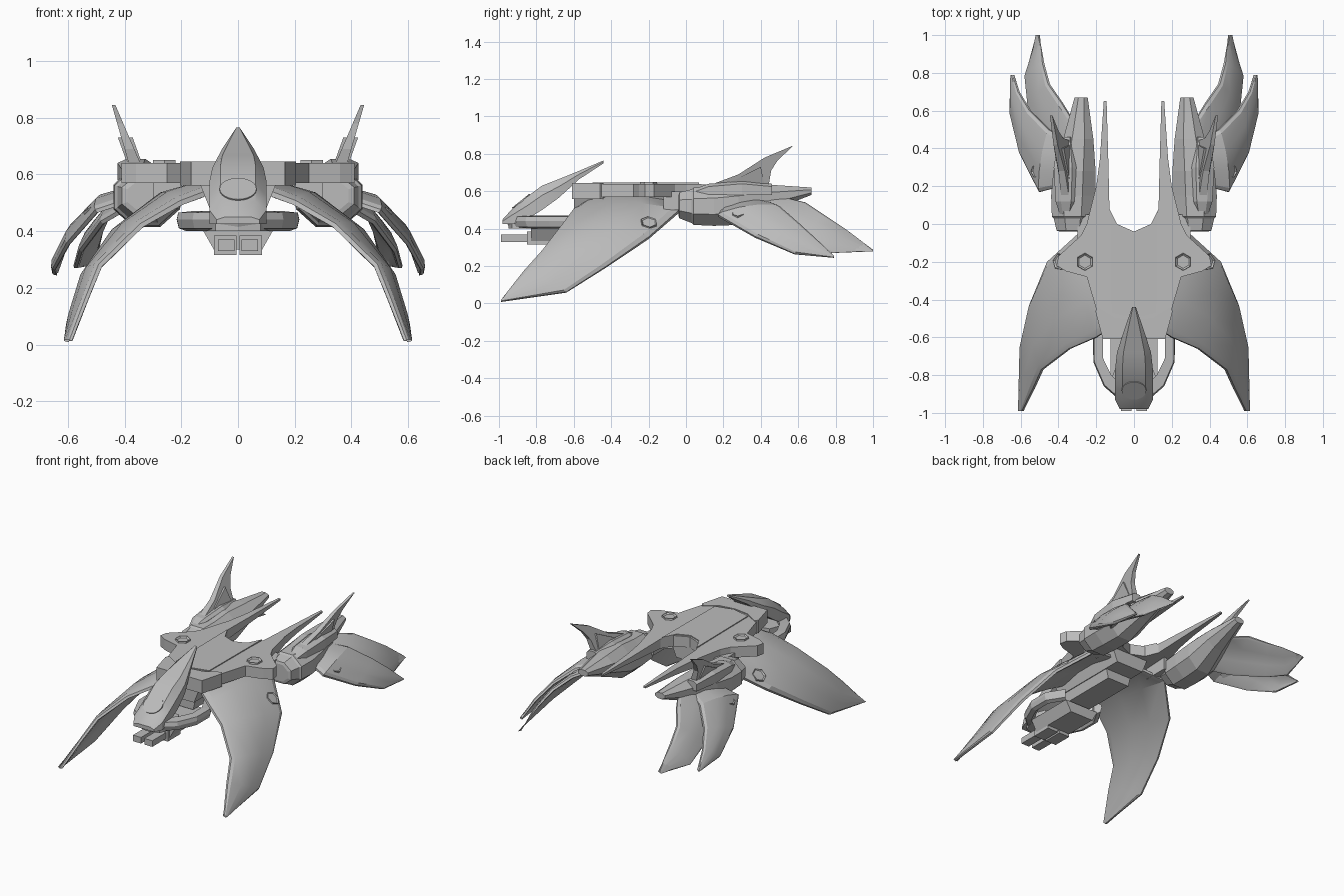
import bpy, bmesh, math
from mathutils import Vector

cube = bpy.data.objects.get("Cube")
if cube:
    bpy.data.objects.remove(cube, do_unlink=True)

grey = bpy.data.materials.new("hull_grey")
grey.use_nodes = True
grey.diffuse_color = (0.5, 0.5, 0.5, 1)
grey.node_tree.nodes["Principled BSDF"].inputs["Base Color"].default_value = grey.diffuse_color


def finish(name, bm, mirror=False, smooth=None):
    """Turn a bmesh into an object, optionally mirrored to the right side."""
    bmesh.ops.recalc_face_normals(bm, faces=bm.faces)
    mesh = bpy.data.meshes.new(name)
    bm.to_mesh(mesh)
    bm.free()
    mesh.materials.append(grey)
    ob = bpy.data.objects.new(name, mesh)
    bpy.context.collection.objects.link(ob)
    if smooth:
        bpy.ops.object.select_all(action='DESELECT')
        ob.select_set(True)
        bpy.context.view_layer.objects.active = ob
        bpy.ops.object.shade_smooth_by_angle(angle=math.radians(smooth))
    if mirror:
        ob.modifiers.new("Mirror", 'MIRROR').use_mirror_merge = False
    return ob


def loft(name, rings, mirror=False, smooth=None):
    """Skin closed rings of equal length and cap both ends."""
    bm = bmesh.new()
    loops = [[bm.verts.new(p) for p in ring] for ring in rings]
    n = len(loops[0])
    for a, b in zip(loops, loops[1:]):
        for i in range(n):
            j = (i + 1) % n
            bm.faces.new((a[i], a[j], b[j], b[i]))
    bm.faces.new(loops[0])
    bm.faces.new(loops[-1])
    return finish(name, bm, mirror, smooth)


def slab(name, half, bottom, top):
    """Symmetric plan outline extruded from bottom(y) to top(y)."""
    outline = half + [(-x, y) for x, y in reversed(half) if x > 0]
    return loft(name, [[(x, y, f(y)) for x, y in outline] for f in (bottom, top)])


def box(name, x0, x1, y0, y1, z0, z1, taper=0, mirror=False):
    """Box whose top is narrowed (or widened) by taper in x."""
    return loft(name, [[(x0 - t, y0, z), (x1 + t, y0, z), (x1 + t, y1, z), (x0 - t, y1, z)]
                       for z, t in ((z0, 0), (z1, taper))], mirror)


def blade(name, front, back, bulge, thick):
    """Curved wing between two edge lines, fat in the middle and thin at the rim."""
    rings = []
    chord = (0, .06, .35, .65, .94, 1)
    last = len(front) - 1
    for i in range(last + 1):
        a, b = Vector(front[i]), Vector(back[i])
        lo, hi = max(i - 1, 0), min(i + 1, last)
        span = Vector(front[hi]) + Vector(back[hi]) - Vector(front[lo]) - Vector(back[lo])
        normal = span.cross(Vector((0, 1, 0))).normalized()
        if normal.z < 0:
            normal.negate()
        fade = 1 - 0.8 * (i / last) ** 2
        upper, lower = [], []
        for u in chord:
            rim = u in (0, 1)
            mid = a.lerp(b, u) + normal * bulge * fade * 4 * u * (1 - u)
            half = thick * (0.25 if rim else 0.5) * (0.4 + 0.6 * fade)
            upper.append(mid + normal * half)
            lower.append(mid - normal * half)
        rings.append(upper + lower[::-1])
    return loft(name, rings, True, 20)


def bolt(name, centre, normal, radius):
    """Hexagonal fitting with a shallow inset face."""
    bm = bmesh.new()
    bmesh.ops.create_cone(bm, cap_ends=True, segments=6, radius1=radius,
                          radius2=radius * 0.9, depth=0.03)
    top = max(bm.faces, key=lambda f: f.calc_center_median().z)
    bmesh.ops.inset_region(bm, faces=[top], thickness=0.01, depth=-0.008)
    ob_rot = Vector(normal).to_track_quat('Z', 'Y').to_matrix()
    bmesh.ops.rotate(bm, cent=(0, 0, 0), matrix=ob_rot, verts=bm.verts)
    bmesh.ops.translate(bm, vec=centre, verts=bm.verts)
    return finish(name, bm, True)


# Main deck with two long rear spikes
slab("deck", [(0, -.04), (.09, 0), (.13, .08), (.135, .3), (.145, .65), (.16, .65),
              (.18, .35), (.2, .2), (.25, 0), (.28, -.06), (.4, -.17), (.41, -.22),
              (.36, -.25), (.25, -.28), (.2, -.45), (.165, -.6), (0, -.6)],
     lambda y: .57 + max(y, 0) * .06, lambda y: .64 - max(y, 0) * .03)
slab("deck_panel", [(0, -.05), (.08, -.02), (.125, .07), (.12, -.47), (0, -.5)],
     lambda y: .63, lambda y: .646)
slab("deck_collar", [(0, -.51), (.1, -.495), (.19, -.44), (.205, -.46), (.165, -.61), (0, -.61)],
     lambda y: .56, lambda y: .645)

# Belly hull, two sections
box("belly", -.1, .1, -.6, -.04, .48, .58, .04)
box("keel", -.08, .08, -.58, -.15, .42, .5, .02)

# Cockpit canopy sweeping up and back to a point
canopy = [(-.98, .075, .45, .425), (-.93, .1, .505, .425), (-.85, .1, .57, .45),
          (-.77, .1, .63, .5), (-.68, .09, .665, .565), (-.57, .055, .71, .665),
          (-.44, .01, .765, .75)]
loft("canopy", [[(-w, y, lo), (-w, y, lo + (hi - lo) * .6), (-w * .62, y, hi),
                 (w * .62, y, hi), (w, y, lo + (hi - lo) * .6), (w, y, lo)]
                for y, w, hi, lo in canopy], smooth=25)
tilt = math.radians(39)
loft("canopy_window", [[(.065 * math.cos(k * math.tau / 24),
                         -.88 + .06 * math.sin(k * math.tau / 24) * math.cos(tilt) - d * math.sin(tilt),
                         .546 + .06 * math.sin(k * math.tau / 24) * math.sin(tilt) + d * math.cos(tilt))
                        for k in range(24)] for d in (-.004, .005)])

# Horseshoe arms around the cockpit and the chin plate joining them
arm = [(.13, -.5, .05), (.19, -.6, .055), (.19, -.72, .055), (.14, -.83, .07),
       (.06, -.9, .08), (0, -.92, .08)]
arm_rings = []
for x, y, w in arm:
    side = Vector((x, (y + .65) * 1.1, 0)).normalized() * w / 2
    c = Vector((x, y, 0))
    arm_rings.append([c + side * s + Vector((0, 0, z))
                      for s, z in ((-1, .42), (-.3, .4), (.7, .41), (1, .44), (.8, .465), (-1, .47))])
loft("horseshoe_arm", arm_rings, True)
slab("chin", [(0, -.72), (.09, -.74), (.12, -.82), (.08, -.93), (0, -.95)],
     lambda y: .4, lambda y: .45)

# Twin guns under the chin
box("gun_mount", -.085, .085, -.83, -.5, .335, .405, .04)
box("gun_housing", .006, .085, -.85, -.72, .315, .385, mirror=True)
box("gun_barrel", .012, .07, -.99, -.8, .33, .37, mirror=True)

# Large drooping front wings
blade("front_wing",
      [(.12, -.55, .53), (.2, -.6, .5), (.34, -.66, .42), (.485, -.77, .28),
       (.53, -.87, .17), (.59, -.99, .015)],
      [(.12, -.08, .53), (.28, -.04, .49), (.455, -.2, .35), (.545, -.42, .2),
       (.595, -.64, .06), (.605, -.99, .01)], .035, .035)
bolt("wing_bolt", (.385, -.2, .425), (.6, .1, .75), .05)
bolt("deck_bolt", (.26, -.2, .635), (0, 0, 1), .05)

# Engine pods, octagonal and tapering to the rear
pod = [(-.04, .325, .525, .065, .055), (-.035, .325, .525, .085, .07), (.03, .325, .52, .1, .09),
       (.04, .325, .52, .11, .1), (.15, .322, .52, .117, .105), (.28, .315, .53, .112, .11),
       (.45, .295, .565, .08, .07), (.67, .28, .6, .035, .02)]
loft("engine_pod", [[(cx + rx * 1.08 * math.cos((k + .5) * math.tau / 8), y,
                      cz + rz * 1.08 * math.sin((k + .5) * math.tau / 8)) for k in range(8)]
                    for y, cx, cz, rx, rz in pod], True)
box("pod_joint", .2, .3, -.12, .05, .5, .6, mirror=True)

# Upright tail fins on shaped brackets
loft("fin_bracket", [[(.35 - w, y, .58), (.38 + w, y, .58), (.38 + w, y, z - .015),
                      (.37 + w / 2, y, z), (.35 - w / 2, y, z), (.35 - w, y, z - .015)]
                     for y, w, z in ((.04, .01, .61), (.12, .035, .64), (.3, .045, .655),
                                     (.46, .02, .64))], True)
fin = [(.12, .63), (.28, .69), (.42, .78), (.575, .845), (.49, .765), (.455, .71), (.44, .62)]
loft("tail_fin", [[(.365 + (z - .64) * .36 + s * (.022 - (z - .62) * .07), y, z) for y, z in fin]
                  for s in (-1, 1)], True)
loft("tail_fin_rib", [[(.365 + (z - .64) * .36 + s * .026, y, z)
                       for y, z in ((.2, .63), (.3, .68), (.4, .73), (.42, .63))]
                      for s in (-1, 1)], True)

# Paired rear winglets hanging from each pod
blade("rear_winglet_outer",
      [(.38, .2, .51), (.5, .17, .47), (.6, .37, .355), (.65, .58, .265), (.645, .79, .245)],
      [(.37, .45, .53), (.45, .5, .515), (.55, .6, .43), (.61, .7, .34), (.64, .79, .255)],
      .025, .028)
blade("rear_winglet_inner",
      [(.36, .2, .5), (.48, .35, .43), (.555, .6, .33), (.573, .78, .27), (.515, 1, .28)],
      [(.33, .56, .55), (.38, .64, .535), (.45, .74, .47), (.48, .85, .4), (.505, 1, .285)],
      .02, .028)
bolt("winglet_bolt", (.51, .28, .475), (.55, -.05, .8), .038)
